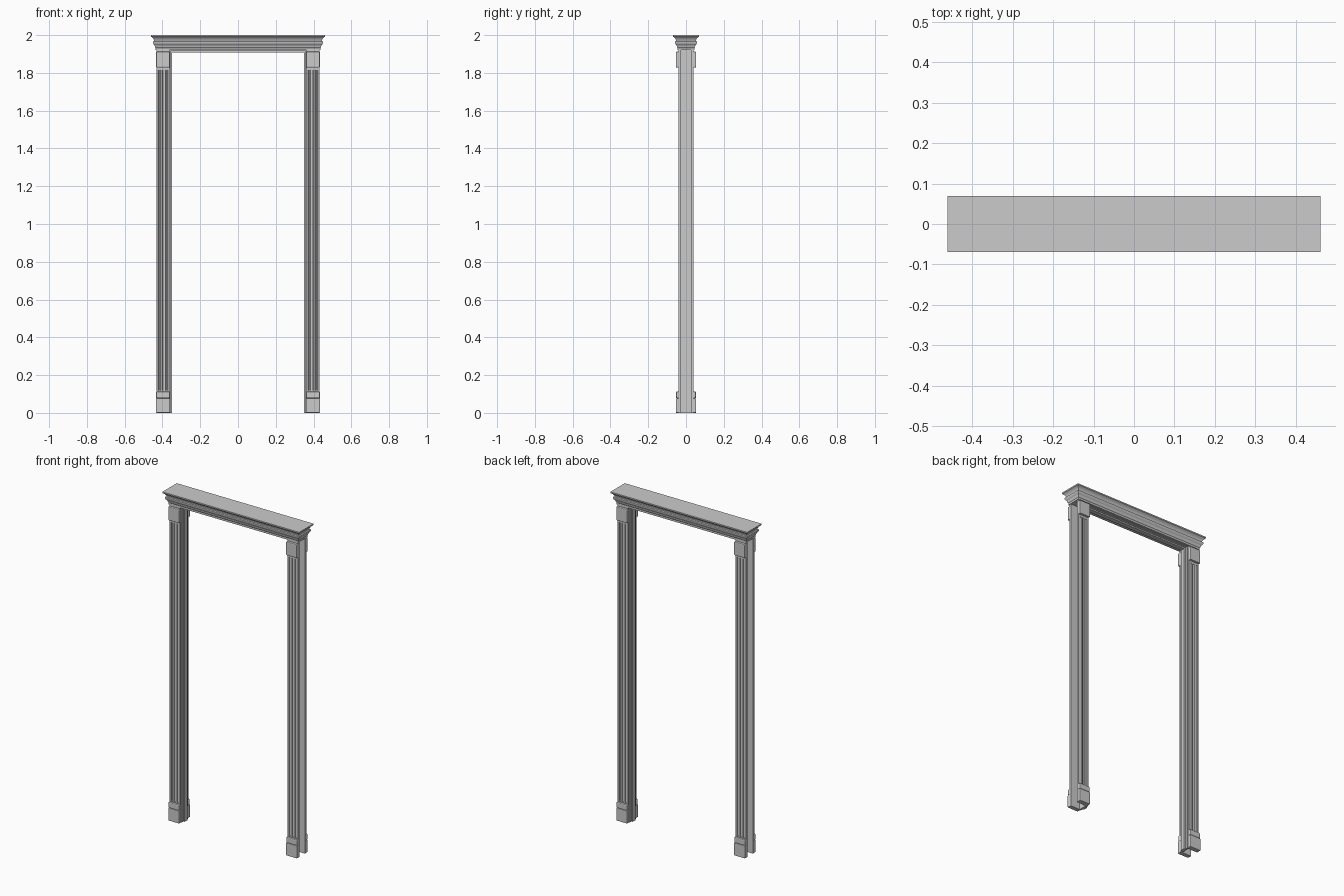
import bpy, bmesh

if "Cube" in bpy.data.objects:
    bpy.data.objects.remove(bpy.data.objects["Cube"])

XI, XO = 0.362, 0.432      # inner and outer edge of the casing
YB, YF = 0.026, 0.040      # back and front of the casing boards


def finish(name, bm, bevel=0.0):
    bmesh.ops.recalc_face_normals(bm, faces=bm.faces[:])
    me = bpy.data.meshes.new(name)
    bm.to_mesh(me)
    bm.free()
    ob = bpy.data.objects.new(name, me)
    bpy.context.collection.objects.link(ob)
    if bevel:
        mod = ob.modifiers.new("bevel", 'BEVEL')
        mod.width = bevel
        mod.segments = 2
    return ob


def loft(name, rings, bevel=0.0):
    """Skin a stack of matching closed rings and cap both ends."""
    bm = bmesh.new()
    loops = [[bm.verts.new(p) for p in r] for r in rings]
    for a, b in zip(loops, loops[1:]):
        n = len(a)
        for i in range(n):
            bm.faces.new((a[i], a[(i + 1) % n], b[(i + 1) % n], b[i]))
    bm.faces.new(loops[0])
    bm.faces.new(loops[-1])
    return finish(name, bm, bevel)


def prism(name, outline, z0, z1, sx=1, sy=1):
    return loft(name, [[(x * sx, y * sy, z) for x, y in outline] for z in (z0, z1)])


def box(name, x0, x1, y0, y1, z0, z1, bevel=0.0):
    ring = [(x0, y0), (x1, y0), (x1, y1), (x0, y1)]
    return loft(name, [[(x, y, z) for x, y in ring] for z in (z0, z1)], bevel)


# fluted pilaster cross-section with three rounded grooves
fluted = [(XI, YB), (XI, YF)]
for c in (0.377, 0.397, 0.417):
    for dx, dy in ((-0.0055, 0), (-0.004, -0.004), (0, -0.006), (0.004, -0.004), (0.0055, 0)):
        fluted.append((c + dx, YF + dy))
fluted += [(XO, YF), (XO, YB)]
plain = [(XI, YB), (XI, YF), (XO, YF), (XO, YB)]

for sx, side in ((-1, "left"), (1, "right")):
    for sy, face in ((-1, "front"), (1, "back")):
        tag = f"{face}_{side}"
        # pilaster shaft with plain ends
        prism(f"fluted_shaft_{tag}", fluted, 0.118, 1.815, sx, sy)
        prism(f"shaft_foot_{tag}", plain, 0.0, 0.118, sx, sy)
        prism(f"shaft_head_{tag}", plain, 1.815, 1.925, sx, sy)
        # plinth, its upper moulding and the corner block
        xs = sorted((sx * 0.360, sx * 0.434))
        for name, depth, z0, z1, bev in (("plinth", 0.054, 0.0, 0.077, 0.004),
                                         ("plinth_moulding", 0.053, 0.077, 0.113, 0.006),
                                         ("corner_block", 0.054, 1.828, 1.912, 0.005)):
            ys = sorted((sy * 0.036, sy * depth))
            box(f"{name}_{tag}", *xs, *ys, z0, z1, bev)
    # jamb lining and door stop
    box(f"jamb_{side}", *sorted((sx * 0.357, sx * 0.369)), -0.031, 0.031, 0, 1.925)
    box(f"stop_{side}", *sorted((sx * 0.349, sx * 0.357)), -0.014, 0.014, 0, 1.925)

# head lining and stop
box("head_jamb", -0.369, 0.369, -0.031, 0.031, 1.917, 1.93)
box("head_stop", -0.357, 0.357, -0.014, 0.014, 1.909, 1.925)

# cornice: moulding profile (offset, height) swept around all four sides
profile = [(0.0, 1.920), (0.004, 1.920), (0.004, 1.932), (0.007, 1.936), (0.010, 1.946),
           (0.016, 1.953), (0.019, 1.960), (0.019, 1.966), (0.013, 1.969), (0.013, 1.974),
           (0.017, 1.982), (0.023, 1.988), (0.029, 1.992), (0.029, 2.0)]
rings = []
for o, z in profile:
    x, y = XO + o, YF + o
    rings.append([(-x, -y, z), (x, -y, z), (x, y, z), (-x, y, z)])
loft("cornice", rings)
